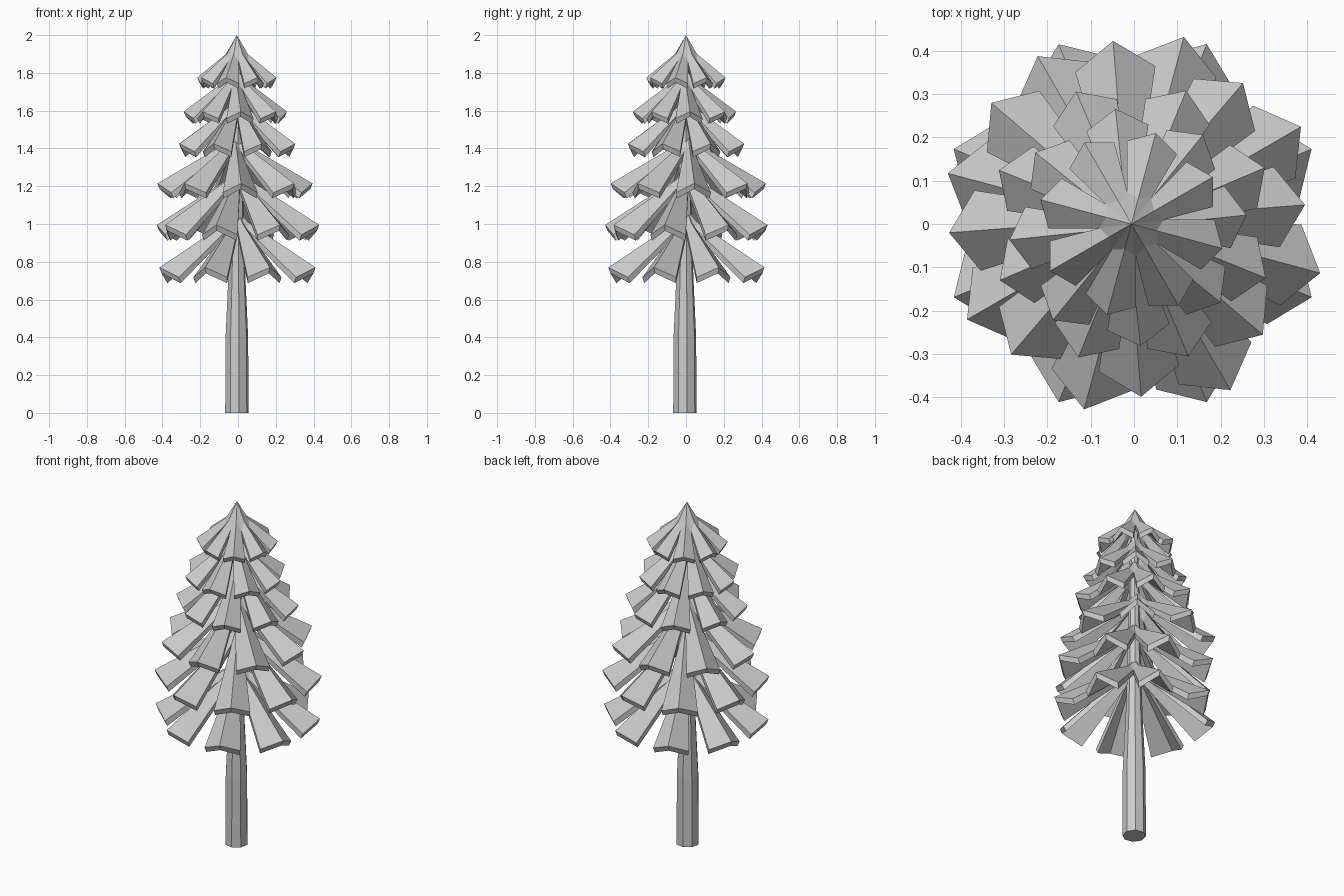
import bpy
import bmesh
from math import cos, sin, pi, radians
from mathutils import Vector

if "Cube" in bpy.data.objects:
    bpy.data.objects.remove(bpy.data.objects["Cube"], do_unlink=True)

grey = bpy.data.materials.new("plain_grey")
grey.use_nodes = True
colour = (0.6, 0.6, 0.6, 1)
grey.diffuse_color = colour
grey.node_tree.nodes["Principled BSDF"].inputs["Base Color"].default_value = colour


def finish(bm, name):
    bmesh.ops.recalc_face_normals(bm, faces=bm.faces)
    mesh = bpy.data.meshes.new(name)
    bm.to_mesh(mesh)
    bm.free()
    mesh.materials.append(grey)
    obj = bpy.data.objects.new(name, mesh)
    bpy.context.collection.objects.link(obj)
    return obj


def polar(radius, angle, z, side=0.0):
    """Point at a radius along a direction, shifted sideways."""
    return Vector((radius * cos(angle) - side * sin(angle),
                   radius * sin(angle) + side * cos(angle), z))


# Tapered trunk
def build_trunk(sides=8):
    bm = bmesh.new()
    rings = []
    for z, radius in ((0, .063), (.4, .061), (.72, .046), (1.0, .037), (1.9, .02)):
        rings.append([bm.verts.new(polar(radius, 2 * pi * i / sides + .2, z) - Vector((.006, .006, 0)))
                      for i in range(sides)])
    for low, high in zip(rings, rings[1:]):
        for i in range(sides):
            j = (i + 1) % sides
            bm.faces.new((low[i], low[j], high[j], high[i]))
    bm.faces.new(rings[0])
    bm.faces.new(rings[-1])
    finish(bm, "trunk")


# One ring of folded boughs: roof-like plates joined in a small cone
def build_tier(name, tip_r, tip_z, neck_z, apex_z, half_width, turn, cx, cy, boughs=8):
    bm = bmesh.new()
    step = 2 * pi / boughs
    neck = .06
    thick = .022 + .02 * tip_r
    corner_r, corner_z = tip_r * .84, tip_z - .09 * tip_r - .012

    def layer(drop, pull):
        apex = bm.verts.new((0, 0, apex_z - drop))
        rows = []
        for i in range(boughs):
            a = radians(turn) + i * step
            rows.append([bm.verts.new(p) for p in (
                polar(neck, a, neck_z - drop),
                polar(tip_r - pull, a, tip_z - drop),
                polar(corner_r - pull, a, corner_z - drop, -half_width + pull / 2),
                polar(corner_r - pull, a, corner_z - drop, half_width - pull / 2),
                polar(neck + .015, a + step / 2, neck_z - drop - .04))])
        for i, (ridge, tip, right, left, valley) in enumerate(rows):
            before = rows[i - 1][4]
            bm.faces.new((apex, before, ridge))
            bm.faces.new((apex, ridge, valley))
            bm.faces.new((ridge, before, right, tip))
            bm.faces.new((ridge, tip, left, valley))
        return rows

    top = layer(0, 0)
    under = layer(thick, .012)
    # Rim strips between the upper and lower surfaces
    for i in range(boughs):
        outline = [[rows[i - 1][4], rows[i][2], rows[i][1], rows[i][3], rows[i][4]]
                   for rows in (top, under)]
        for k in range(4):
            bm.faces.new((outline[0][k], outline[0][k + 1], outline[1][k + 1], outline[1][k]))
    finish(bm, name).location = (cx, cy, 0)


build_trunk()
# tip radius, tip z, neck z, apex z, half width, turn, centre x, centre y
tiers = (
    (.447, .77, 1.01, 1.08, .097, 22.5, -.003, .002),
    (.445, .995, 1.235, 1.30, .097, 30, 0, .002),
    (.412, 1.215, 1.42, 1.49, .093, 4.5, -.016, .012),
    (.332, 1.425, 1.61, 1.69, .08, 23, -.004, 0),
    (.275, 1.595, 1.755, 1.84, .072, 6, -.014, -.008),
    (.217, 1.775, 1.90, 2.0, .06, 30, -.006, 0),
)
for number, values in enumerate(tiers, 1):
    build_tier("bough_tier_" + str(number), *values)
